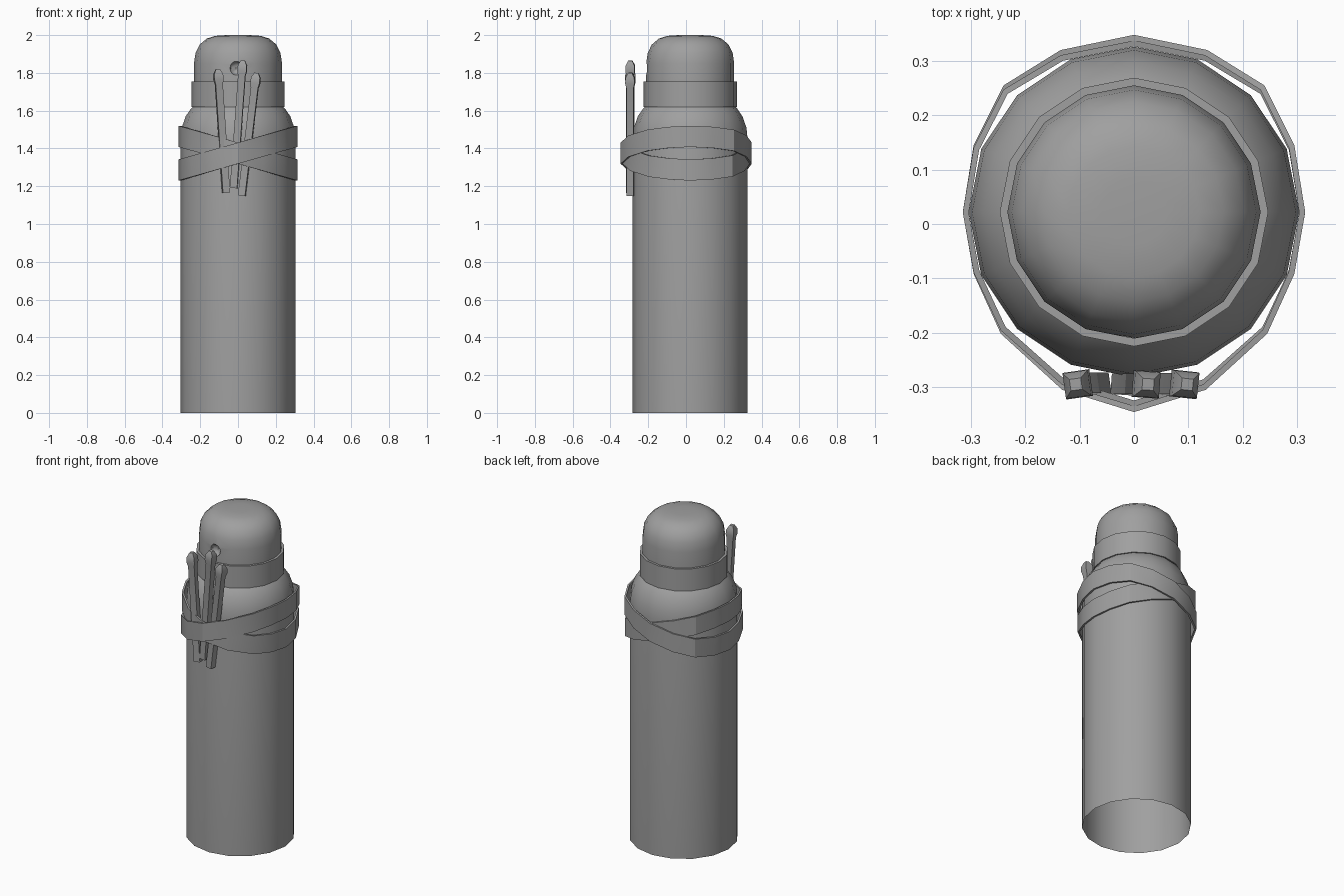
import bpy, bmesh, math
from mathutils import Vector, Matrix

if "Cube" in bpy.data.objects:
    bpy.data.objects.remove(bpy.data.objects["Cube"], do_unlink=True)

AXIS_Y = 0.022
grey = bpy.data.materials.new("plain grey")
grey.use_nodes = True
grey.diffuse_color = (0.35, 0.35, 0.35, 1)
grey.node_tree.nodes["Principled BSDF"].inputs["Base Color"].default_value = (0.35, 0.35, 0.35, 1)


def finish(name, bm, smooth=30):
    bmesh.ops.remove_doubles(bm, verts=bm.verts, dist=0.0001)
    bmesh.ops.recalc_face_normals(bm, faces=bm.faces)
    mesh = bpy.data.meshes.new(name)
    bm.to_mesh(mesh)
    bm.free()
    mesh.materials.append(grey)
    obj = bpy.data.objects.new(name, mesh)
    bpy.context.collection.objects.link(obj)
    bpy.ops.object.select_all(action="DESELECT")
    obj.select_set(True)
    bpy.context.view_layer.objects.active = obj
    if smooth:
        bpy.ops.object.shade_smooth_by_angle(angle=math.radians(smooth))
    return obj


def lathe(profile, sides=16, matrix=None, turn=0.0):
    """Spin (radius, height) pairs around the z axis."""
    bm = bmesh.new()
    verts = [bm.verts.new((r * math.cos(turn), r * math.sin(turn), z)) for r, z in profile]
    edges = [bm.edges.new(pair) for pair in zip(verts, verts[1:])]
    bmesh.ops.spin(bm, geom=verts + edges, cent=(0, 0, 0), axis=(0, 0, 1),
                   angle=math.tau, steps=sides, use_merge=True)
    bmesh.ops.remove_doubles(bm, verts=bm.verts, dist=0.0001)
    bmesh.ops.transform(bm, matrix=matrix or Matrix.Translation((0, AXIS_Y, 0)), verts=bm.verts)
    return bm


# Bottle body, open underneath, with a rounded shoulder
finish("bottle_body", lathe([(0.304, 0), (0.304, 1.45), (0.298, 1.51), (0.277, 1.57),
                             (0.25, 1.61), (0.225, 1.635)]))

# Collar ring under the cap
finish("collar", lathe([(0.22, 1.62), (0.247, 1.62), (0.247, 1.755), (0.22, 1.755), (0.22, 1.62)]))

# Domed cap with a small round dent in the front
cap = finish("cap", lathe([(0, 1.74), (0.233, 1.74), (0.233, 1.85), (0.225, 1.905), (0.203, 1.95),
                           (0.165, 1.982), (0.12, 1.996), (0.06, 2.0), (0, 2.0)]), 0)
bm = bmesh.new()
bmesh.ops.create_uvsphere(bm, u_segments=8, v_segments=6, radius=0.038,
                          matrix=Matrix.Translation((-0.01, -0.215, 1.825)))
cutter = finish("dent_cutter", bm, 0)
cutter.hide_render = True
dent = cap.modifiers.new("dent", "BOOLEAN")
dent.operation = "DIFFERENCE"
dent.object = cutter
bpy.ops.object.select_all(action="DESELECT")
bpy.context.view_layer.objects.active = cap
cap.select_set(True)
bpy.ops.object.modifier_apply(modifier=dent.name)
bpy.data.objects.remove(cutter, do_unlink=True)
bpy.ops.object.shade_smooth_by_angle(angle=math.radians(35))

# Two crossing straps, pulled forward around the sticks
half = [(0, 0.348), (0.135, 0.32), (0.24, 0.255), (0.295, 0.145), (0.315, 0.022),
        (0.295, -0.092), (0.245, -0.202), (0.132, -0.305), (0, -0.346)]
loop = half + [(-x, y) for x, y in half[-2:0:-1]]


def strap(name, tilt, depth):
    bm = bmesh.new()
    rings = []
    for x, y in loop:
        out = Vector((x, y * depth, 0))
        inner = out - out.normalized() * 0.011
        z = 1.375 + tilt * x / 0.315
        rings.append([bm.verts.new((p.x, p.y, z + dz)) for p, dz in
                      ((out, -0.056), (out, 0.056), (inner, 0.056), (inner, -0.056))])
    for a, b in zip(rings, rings[1:] + rings[:1]):
        for k in range(4):
            bm.faces.new((a[k], b[k], b[k - 3], a[k - 3]))
    finish(name, bm)


strap("outer_strap", 0.089, 1.0)
strap("inner_strap", -0.089, 0.97)

# Three square sticks with pointed heads, tucked behind the straps
sticks = [("right", (-0.063, 1.165), (-0.107, 1.82), 8),
          ("middle", (-0.023, 1.19), (0.026, 1.865), -4),
          ("left", (0.02, 1.15), (0.098, 1.8), -6)]
for side, (x0, z0), (x1, z1), twist in sticks:
    base, tip = Vector((x0, -0.295, z0)), Vector((x1, -0.295, z1))
    length = (tip - base).length
    place = (Matrix.Translation(base) @ (tip - base).to_track_quat("Z", "Y").to_matrix().to_4x4()
             @ Matrix.Rotation(math.radians(twist), 4, "Z"))
    shape = [(0, 0), (0.027, 0), (0.027, length - 0.08), (0.035, length - 0.055),
             (0.033, length - 0.025), (0.015, length), (0, length)]
    finish(side + "_stick", lathe(shape, 4, place, math.pi / 4))
